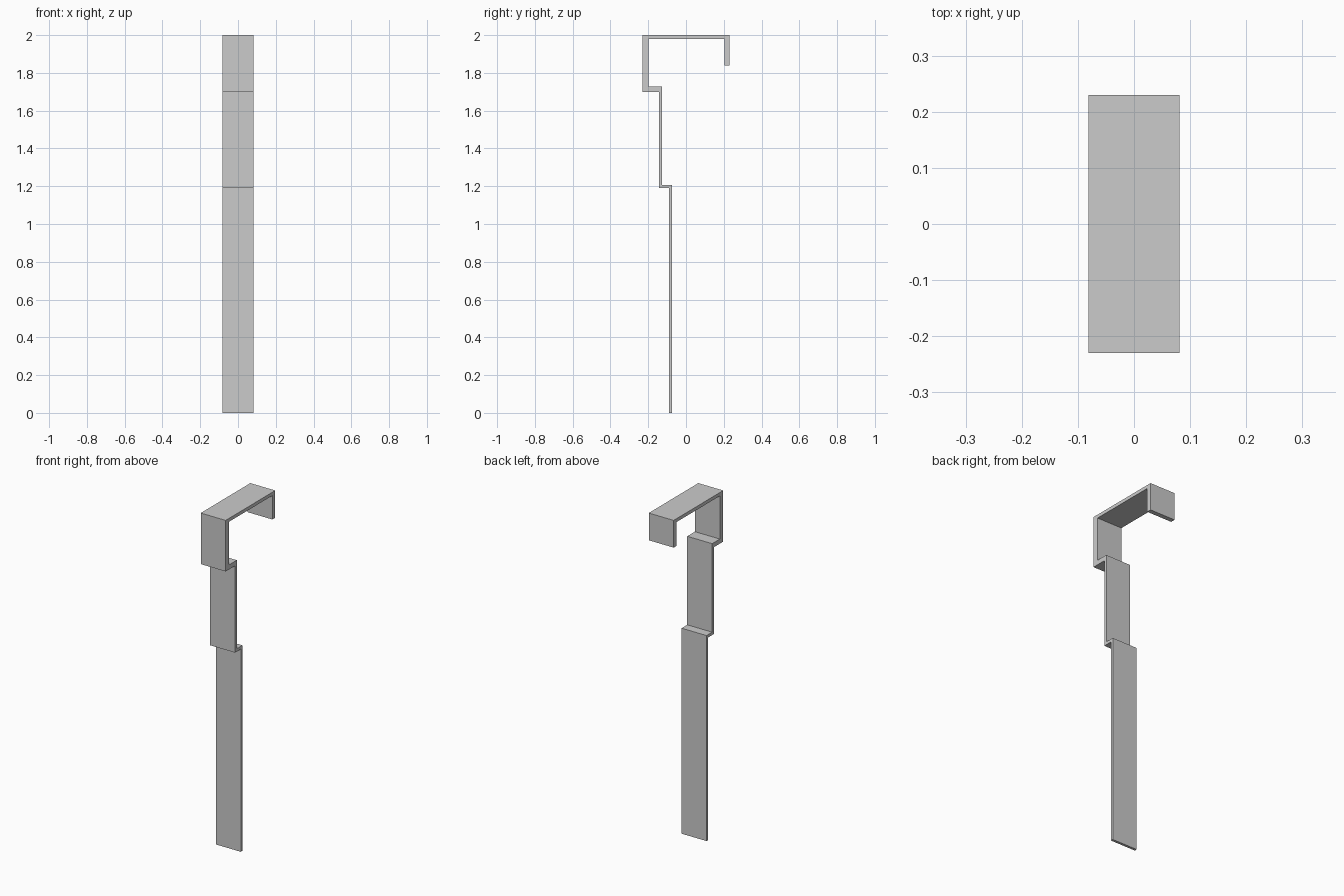
import bpy, bmesh

if "Cube" in bpy.data.objects:
    bpy.data.objects.remove(bpy.data.objects["Cube"])

HALF_WIDTH = 0.081

# Side profile (y, z) of the bent hanger strip
profile = [
    # outer side: back lip, over the top, down the front
    (0.23, 1.84), (0.23, 2.0), (-0.23, 2.0), (-0.23, 1.70),
    (-0.143, 1.70), (-0.143, 1.19), (-0.09, 1.19), (-0.09, 0.0),
    # inner side: back up to the lip
    (-0.075, 0.0), (-0.075, 1.207), (-0.127, 1.207), (-0.127, 1.727),
    (-0.198, 1.727), (-0.198, 1.98), (0.203, 1.98), (0.203, 1.84),
]

# Extrude the profile across the width
bm = bmesh.new()
face = bm.faces.new([bm.verts.new((-HALF_WIDTH, y, z)) for y, z in profile])
result = bmesh.ops.extrude_face_region(bm, geom=[face])
moved = [v for v in result["geom"] if isinstance(v, bmesh.types.BMVert)]
bmesh.ops.translate(bm, verts=moved, vec=(2 * HALF_WIDTH, 0, 0))
bmesh.ops.recalc_face_normals(bm, faces=bm.faces[:])

mesh = bpy.data.meshes.new("hanger_strip")
bm.to_mesh(mesh)
bm.free()
bpy.context.collection.objects.link(bpy.data.objects.new("hanger_strip", mesh))
